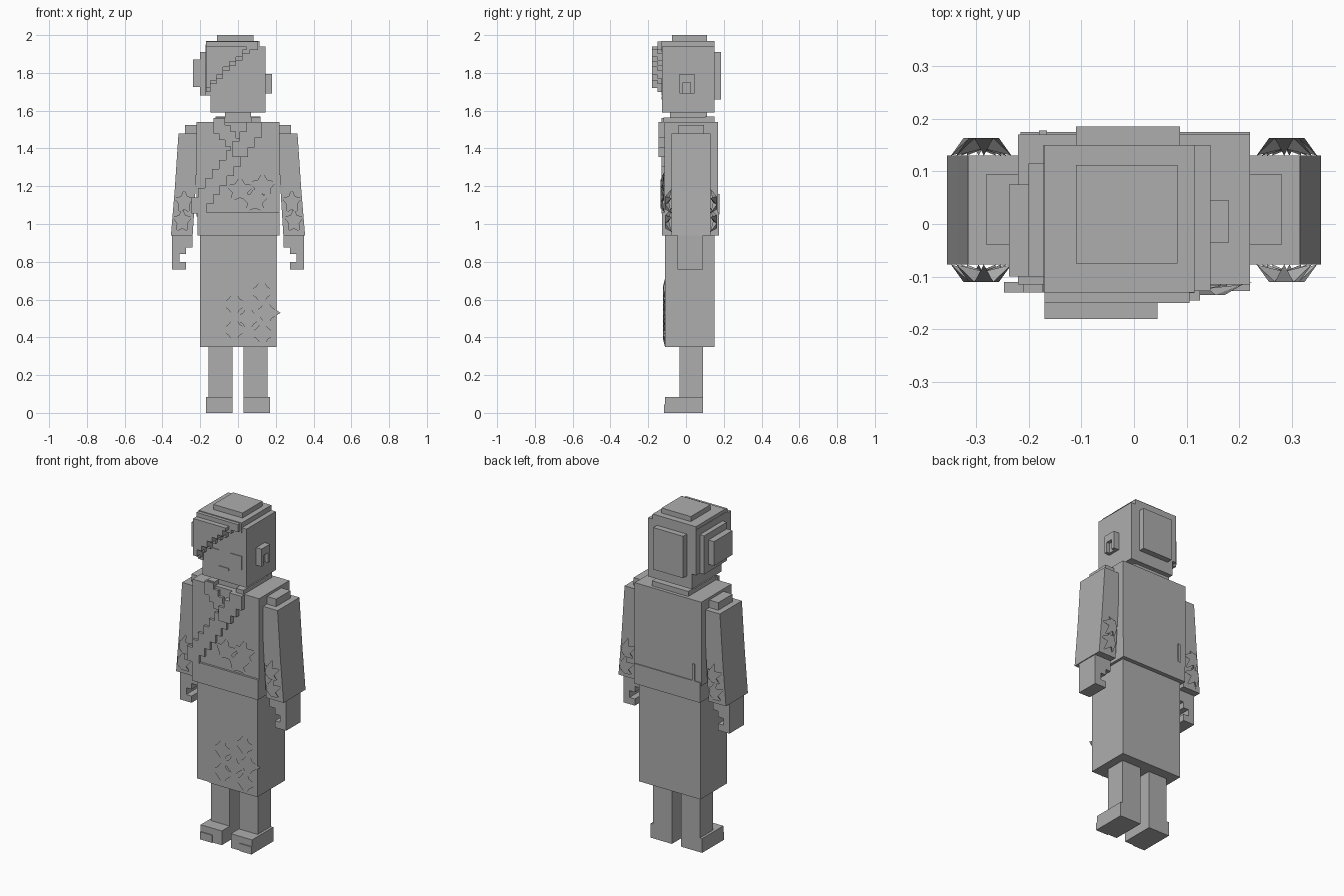
import bpy, bmesh, math

if "Cube" in bpy.data.objects:
    bpy.data.objects.remove(bpy.data.objects["Cube"])

mat = bpy.data.materials.new("plain grey")
mat.diffuse_color = (0.42, 0.42, 0.42, 1)
mat.use_nodes = True
mat.node_tree.nodes["Principled BSDF"].inputs["Base Color"].default_value = mat.diffuse_color


def finish(name, bm):
    bmesh.ops.recalc_face_normals(bm, faces=bm.faces[:])
    me = bpy.data.meshes.new(name)
    bm.to_mesh(me)
    bm.free()
    me.materials.append(mat)
    ob = bpy.data.objects.new(name, me)
    bpy.context.collection.objects.link(ob)
    return ob


def add_box(bm, x0, x1, y0, y1, z0, z1):
    vs = bmesh.ops.create_cube(bm, size=1)["verts"]
    for v in vs:
        v.co = (x1 if v.co.x > 0 else x0, y1 if v.co.y > 0 else y0, z1 if v.co.z > 0 else z0)


def boxes(name, *dims):
    """One object made from one or more x0,x1,y0,y1,z0,z1 blocks."""
    bm = bmesh.new()
    for d in dims:
        add_box(bm, *d)
    return finish(name, bm)


def both(name, *dims):
    """Right-hand part and its mirror image across x = 0."""
    boxes("right_" + name, *dims)
    boxes("left_" + name, *[(-d[1], -d[0], *d[2:]) for d in dims])


def prism(name, pts, y0, y1):
    """Outline in x,z extruded along y."""
    bm = bmesh.new()
    f = bm.faces.new([bm.verts.new((x, y0, z)) for x, z in pts])
    new = bmesh.ops.extrude_face_region(bm, geom=[f])["geom"]
    bmesh.ops.translate(bm, vec=(0, y1 - y0, 0), verts=[v for v in new if isinstance(v, bmesh.types.BMVert)])
    return finish(name, bm)


def flowers(name, centres, rx, rz, y, depth, points=5):
    """Faceted star blossoms raised from the surface at y."""
    bm = bmesh.new()
    for cx, cz in centres:
        mid = bm.verts.new((cx, y + depth * 0.4, cz))
        ring = []
        for i in range(points * 2):
            a = math.pi / 2 + math.pi * i / points
            r, d = (1, 0) if i % 2 == 0 else (0.55, depth)
            ring.append(bm.verts.new((cx + rx * r * math.cos(a), y + d, cz + rz * r * math.sin(a))))
        for i, v in enumerate(ring):
            bm.faces.new((mid, v, ring[(i + 1) % len(ring)]))
        bm.faces.new(ring[::-1])
    return finish(name, bm)


# legs and split-toe feet
both("leg", (.03, .155, -.035, .09, .08, .40))
both("foot", (.03, .17, -.11, .09, 0, .085))
both("toe", (.09, .17, -.116, -.11, 0, .045))

# skirt with overlapping front panel and diamond blossoms
boxes("skirt", (-.2, .205, -.10, .15, .35, .95))
boxes("skirt_front_panel", (-.10, .205, -.11, -.10, .35, .95))
boxes("skirt_seam", (-.118, -.10, -.105, -.10, .35, .95))
flowers("skirt_blossoms", [(-.02, .575), (.125, .64), (.055, .50), (-.02, .44), (.13, .42), (.15, .53)],
        .075, .075, -.11, -.012, 4)

# torso, waist sash and small fastening on the back
boxes("torso", (-.22, .22, -.115, .17, 1.04, 1.54))
boxes("sash", (-.215, .22, -.127, .175, .94, 1.06))
boxes("back_fastening", (-.18, -.165, .17, .177, 1.05, 1.16))
flowers("chest_blossoms", [(.01, 1.18), (.13, 1.20), (.09, 1.125)], .08, .075, -.115, -.02)

# stepped collar: long diagonal band, then the short side
band = []
for i in range(9):
    x = .125 - i * .0365
    z = 1.54 - i * .05
    band.append((x - .08, x, -.145 if i < 3 else -.13, -.11, z - .085, z))
boxes("collar_band", *band)
boxes("collar_short_side", *[(-.13 + i * .03, -.07 + i * .03, -.13, -.11, 1.48 - i * .035, 1.56 - i * .035)
                             for i in range(4)])
boxes("collar_back", (-.12, .12, .10, .15, 1.53, 1.57), (-.12, -.07, -.12, .12, 1.53, 1.565),
      (.07, .12, -.12, .12, 1.53, 1.565))

# wide sleeves, shoulders, sleeve blossoms and hands
sleeve = [(.21, 1.48), (.315, 1.48), (.335, 1.18), (.355, .94), (.24, .94), (.225, 1.18)]
for side, s in (("right", 1), ("left", -1)):
    prism(side + "_sleeve", [(s * x, z) for x, z in sleeve], -.077, .13)
    spots = [(s * .285, 1.115), (s * .295, 1.015)]
    flowers(side + "_sleeve_front_blossoms", spots, .055, .07, -.077, -.033)
    flowers(side + "_sleeve_back_blossoms", spots, .055, .07, .13, .033)
both("shoulder", (.21, .28, -.04, .095, 1.46, 1.525))
both("hand", (.24, .35, -.045, .09, .875, .95), (.275, .35, -.045, .09, .84, .88),
     (.31, .35, -.045, .09, .79, .85), (.275, .35, -.045, .09, .76, .80))

# neck, head and face
boxes("neck", (-.07, .07, -.085, .11, 1.52, 1.60))
boxes("head", (-.145, .145, -.127, .15, 1.59, 1.94))
both("eye", (.035, .115, -.131, -.126, 1.69, 1.77))
boxes("mouth", (-.035, .03, -.131, -.126, 1.66, 1.675))
boxes("ear", (.14, .18, -.035, .045, 1.75, 1.795), (.14, .18, -.035, -.015, 1.69, 1.75),
      (.14, .18, .025, .045, 1.69, 1.75), (.14, .16, -.015, .025, 1.69, 1.75))

# hair: stepped crown, back plate and side bun
boxes("hair_crown", (-.17, .115, -.13, .15, 1.91, 1.97), (-.11, .083, -.075, .112, 1.96, 2.0))
boxes("hair_back", (-.11, .087, .14, .185, 1.66, 1.91))
boxes("hair_side", (-.172, -.14, -.13, .15, 1.68, 1.95), (-.2, -.165, -.10, .115, 1.68, 1.91),
      (-.237, -.195, -.10, .075, 1.725, 1.87))

# swept fringe with a stepped lower edge, in two layers
steps = [(-.17, 1.70), (-.145, 1.74), (-.115, 1.77), (-.08, 1.81), (-.045, 1.84),
         (-.01, 1.865), (.025, 1.90), (.06, 1.92), (.105, None)]
lower, upper = [], []
for (x0, z), (x1, _) in zip(steps, steps[1:]):
    lower.append((x0, x1, -.15, -.12, z, 1.965))
    if x1 < .05 or x0 < .03:
        upper.append((x0, min(x1, .045), -.18, -.145, z + .02, 1.94))
boxes("fringe_lower_layer", *lower)
boxes("fringe_upper_layer", *upper)
